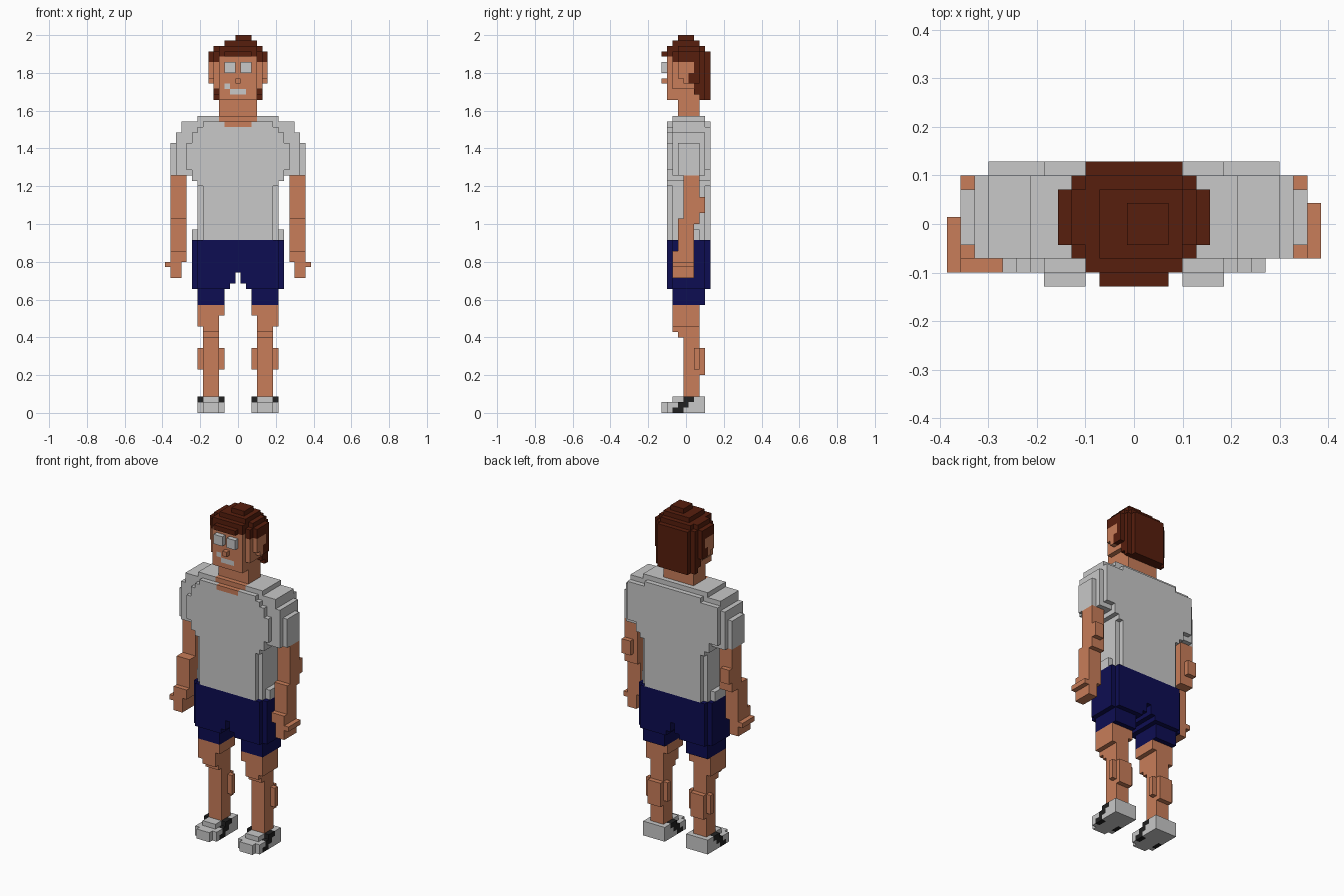
import bpy, bmesh
from mathutils import Vector

if "Cube" in bpy.data.objects:
    bpy.data.objects.remove(bpy.data.objects["Cube"])

V = 2 / 70          # size of one cube
cells = {}          # (x, y, z) -> (part, colour)

COLOURS = {
    "skin": (0.58, 0.205, 0.10),
    "hair_brown": (0.095, 0.013, 0.004),
    "navy": (0.004, 0.004, 0.085),
    "light_grey": (0.58, 0.58, 0.58),
    "black": (0.015, 0.015, 0.015),
}
mats = {}
for name, rgb in COLOURS.items():
    mats[name] = bpy.data.materials.new(name)
    mats[name].diffuse_color = (*rgb, 1)
colour_index = list(COLOURS)


def box(part, col, x0, x1, y0, y1, z0, z1):
    """Fill cubes: x and y inclusive, z from z0 up to z1."""
    for x in range(x0, x1 + 1):
        for y in range(y0, y1 + 1):
            for z in range(z0, z1):
                cells[x, y, z] = (part, col)


def mid(part, col, w, *r):
    box(part, col, -w, w, *r)


def pair(part, col, x0, x1, *r):
    box("right_" + part, col, x0, x1, *r)
    box("left_" + part, col, -x1, -x0, *r)


def carve(w, y0, y1, z0, z1):
    for c in [c for c in cells if abs(c[0]) <= w and y0 <= c[1] <= y1 and z0 <= c[2] < z1]:
        del cells[c]


# shoes with a slanted dark side band
pair("shoe", "light_grey", 4, 6, -4, 3, 0, 2)
pair("shoe", "light_grey", 3, 7, -3, 3, 0, 2)
pair("shoe", "light_grey", 4, 6, -2, 3, 2, 3)
pair("shoe", "light_grey", 3, 7, 0, 3, 2, 3)
for x in (3, 7):
    for z, y0, y1 in ((0, -2, -1), (1, -1, 0), (2, 0, 1)):
        pair("shoe", "black", x, x, y0, y1, z, z + 1)

# legs: shin, calf, knee, thigh
pair("leg", "skin", 4, 6, 0, 2, 3, 16)
pair("leg", "skin", 3, 7, 2, 2, 8, 12)
pair("leg", "skin", 4, 6, 2, 3, 7, 12)
pair("leg", "skin", 4, 6, -1, 1, 14, 15)
pair("leg", "skin", 4, 6, -2, 1, 15, 16)
pair("leg", "skin", 4, 7, -2, 2, 16, 18)
pair("leg", "skin", 3, 7, -2, 2, 18, 20)

# shorts
mid("shorts", "navy", 7, -2, 3, 20, 23)
mid("shorts", "navy", 8, -2, 3, 23, 32)
mid("shorts", "navy", 7, -3, 4, 23, 32)
carve(2, -4, 4, 20, 23)
carve(1, -4, 4, 23, 24)
carve(0, -4, 4, 24, 26)

# shirt: waist, hem, chest
mid("shirt", "light_grey", 6, -3, 4, 32, 54)
mid("shirt", "light_grey", 7, -2, 3, 32, 55)
mid("shirt", "light_grey", 8, -1, 2, 32, 34)
for w, z0, z1 in ((8, 43, 52), (9, 45, 50), (7, 42, 53)):
    mid("shirt", "light_grey", w, -3, 4, z0, z1)

# sleeves rounded towards the shoulder
pair("sleeve", "light_grey", 9, 12, -1, 2, 44, 50)
pair("sleeve", "light_grey", 9, 11, -2, 3, 44, 52)
pair("sleeve", "light_grey", 8, 10, -2, 4, 45, 53)
pair("sleeve", "light_grey", 7, 10, -2, 3, 52, 54)

# arms, the left forearm reaching one cube further forward
for side, s, d in (("right", 1, 0), ("left", -1, -1)):
    def arm(x0, x1, y0, y1, z0, z1):
        box(side + "_arm", "skin", min(s * x0, s * x1), max(s * x0, s * x1), y0, y1, z0, z1)
    arm(10, 12, 0, 2, 35, 44)
    arm(11, 12, 3, 3, 37, 40)
    arm(10, 12, -1 + d, 1 + d, 29, 36)
    arm(10, 12, -2 + d, 1 + d, 28, 30)
    arm(11, 12, -2 + d, 1 + d, 25, 28)
    arm(12, 13, -2 + d, 1 + d, 27, 28)

# neck and open collar
mid("neck", "skin", 3, -1, 2, 54, 58)
mid("neck", "skin", 3, -2, -2, 54, 55)
mid("neck", "skin", 2, -3, -2, 53, 54)

# head, ears, nose
mid("head", "skin", 3, -3, 3, 58, 66)
mid("head", "skin", 4, -2, 2, 60, 66)
pair("ear", "skin", 5, 5, -1, 1, 62, 65)
pair("ear", "skin", 5, 5, 0, 0, 61, 62)
box("nose", "skin", 0, 0, -4, -4, 61, 62)

# eyes and crooked smile
pair("eye", "light_grey", 1, 2, -4, -4, 63, 65)
box("mouth", "light_grey", -1, 1, -3, -3, 59, 60)
box("mouth", "light_grey", -2, -2, -3, -3, 60, 61)

# hair: back, sides, fringe, stepped crown
mid("hair", "hair_brown", 3, 4, 4, 58, 67)
mid("hair", "hair_brown", 4, 3, 3, 58, 67)
pair("hair_side", "hair_brown", 4, 4, 2, 2, 59, 66)
pair("hair_side", "hair_brown", 5, 5, 2, 2, 61, 66)
pair("hair_side", "hair_brown", 5, 5, 1, 1, 61, 63)
pair("hair_side", "hair_brown", 5, 5, -1, 2, 65, 67)
pair("hair_side", "hair_brown", 4, 4, -2, -2, 65, 66)
for w, y0, y1 in ((5, -1, 2), (4, -2, 3), (3, -3, 4)):
    mid("hair", "hair_brown", w, y0, y1, 66, 67)
box("hair", "hair_brown", -2, 2, -4, -4, 66, 67)
mid("hair", "hair_brown", 3, -3, 3, 67, 68)
mid("hair", "hair_brown", 4, -1, 2, 67, 68)
box("hair", "hair_brown", -2, 3, -2, 2, 68, 69)
box("hair", "hair_brown", 0, 2, -1, 1, 69, 70)

# one mesh per part, keeping only the exposed cube faces
DIRS = [Vector(d) for d in ((1, 0, 0), (-1, 0, 0), (0, 1, 0), (0, -1, 0), (0, 0, 1), (0, 0, -1))]
for part in sorted({p for p, c in cells.values()}):
    bm = bmesh.new()
    for cell, (p, col) in cells.items():
        if p != part:
            continue
        centre = Vector(cell) + Vector((0, 0, 0.5))
        for n in DIRS:
            if tuple(int(a + b) for a, b in zip(cell, n)) in cells:
                continue
            u = Vector((n.y, n.z, n.x))
            w = n.cross(u)
            corners = [(centre + (n + u * a + w * b) * 0.5) * V
                       for a, b in ((-1, -1), (1, -1), (1, 1), (-1, 1))]
            f = bm.faces.new([bm.verts.new(c) for c in corners])
            f.material_index = colour_index.index(col)
    bmesh.ops.remove_doubles(bm, verts=bm.verts, dist=0.001)
    me = bpy.data.meshes.new(part)
    bm.to_mesh(me)
    bm.free()
    for name in colour_index:
        me.materials.append(mats[name])
    bpy.context.collection.objects.link(bpy.data.objects.new(part, me))

for m in bpy.data.materials:
    if m.users and not m.is_grease_pencil:
        m.use_nodes = True
        m.node_tree.nodes["Principled BSDF"].inputs["Base Color"].default_value = m.diffuse_color
